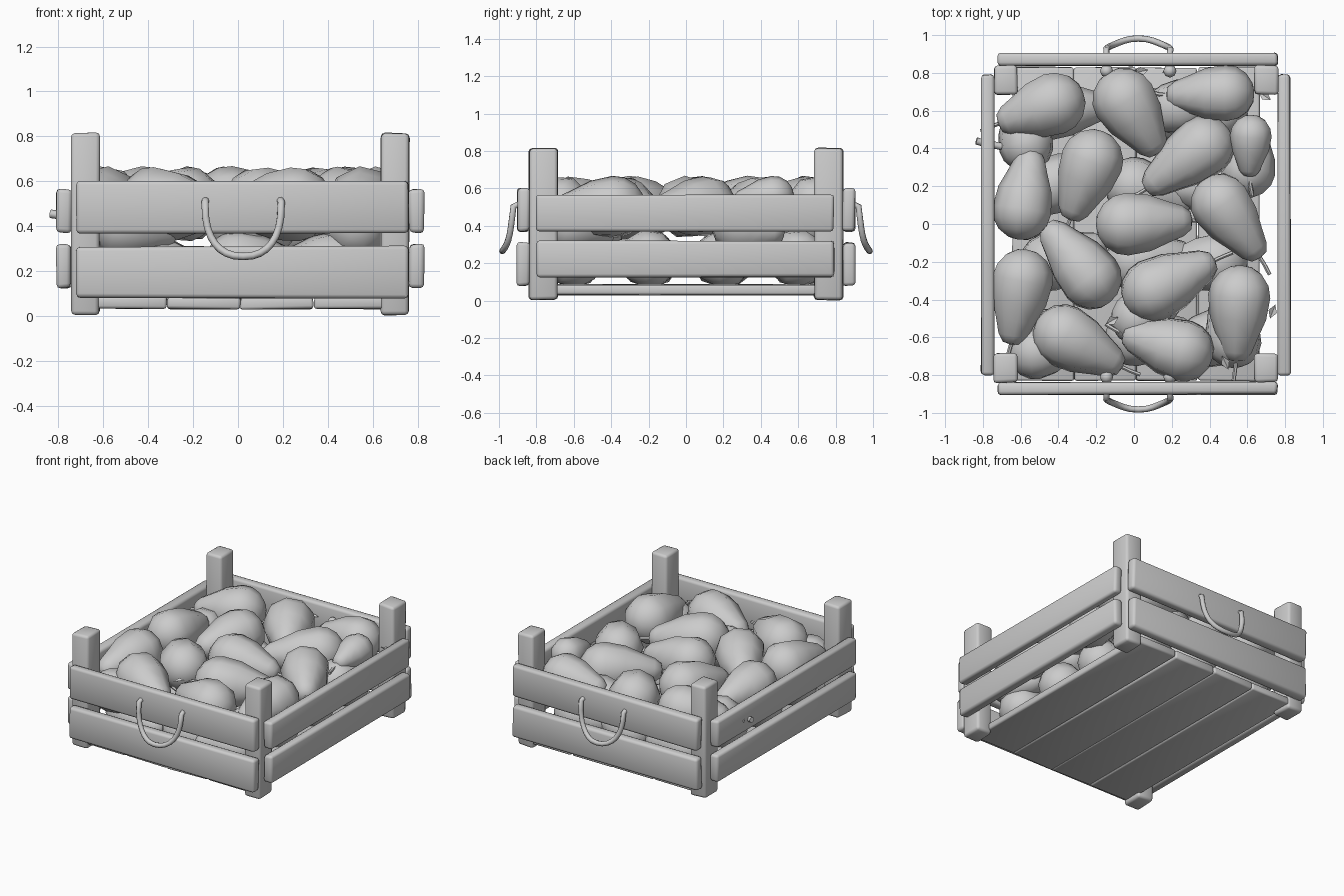
import bpy, bmesh, math, random
from mathutils import Vector

random.seed(4)
if "Cube" in bpy.data.objects:
    bpy.data.objects.remove(bpy.data.objects["Cube"])

grey = bpy.data.materials.new("light grey")
grey.use_nodes = True
grey.diffuse_color = (0.6, 0.6, 0.6, 1)
grey.node_tree.nodes["Principled BSDF"].inputs["Base Color"].default_value = (0.6, 0.6, 0.6, 1)
CX = 0.01  # crate centre in x


def finish(name, bm, angle=50):
    bmesh.ops.recalc_face_normals(bm, faces=bm.faces)
    mesh = bpy.data.meshes.new(name)
    bm.to_mesh(mesh)
    bm.free()
    obj = bpy.data.objects.new(name, mesh)
    bpy.context.collection.objects.link(obj)
    mesh.materials.append(grey)
    bpy.ops.object.select_all(action="DESELECT")
    obj.select_set(True)
    bpy.context.view_layer.objects.active = obj
    bpy.ops.object.shade_smooth_by_angle(angle=math.radians(angle))
    return obj


def board(name, lo, hi, bevel=0.018):
    """Softly rounded timber with slightly uneven corners."""
    bm = bmesh.new()
    bmesh.ops.create_cube(bm, size=1)
    lo, hi = Vector(lo), Vector(hi)
    for v in bm.verts:
        for i in range(3):
            v.co[i] = lo[i] + (hi[i] - lo[i]) * (v.co[i] + 0.5) + random.uniform(-0.004, 0.004)
    bmesh.ops.bevel(bm, geom=bm.edges[:], offset=bevel, segments=2, profile=0.5, affect="EDGES")
    return finish(name, bm)


def tube(name, points, radius, sides=8):
    """Rope or stem swept along a path."""
    bm = bmesh.new()
    pts = [Vector(p) for p in points]
    rings, side = [], None
    for i, p in enumerate(pts):
        d = (pts[min(i + 1, len(pts) - 1)] - pts[max(i - 1, 0)]).normalized()
        ref = side if side else d.orthogonal()
        side = (ref - d * ref.dot(d)).normalized()
        up = d.cross(side)
        rings.append([bm.verts.new(p + radius * (side * math.cos(a) + up * math.sin(a)))
                      for a in (math.tau * k / sides for k in range(sides))])
    for a, b in zip(rings, rings[1:]):
        for k in range(sides):
            n = (k + 1) % sides
            bm.faces.new((a[k], a[n], b[n], b[k]))
    bm.faces.new(rings[0])
    bm.faces.new(rings[-1])
    return finish(name, bm)


# Belly profile in radii behind the centre, neck profile in fractions of the way to the tip
BACK = [(-0.93, 0.35), (-0.72, 0.7), (-0.38, 0.94), (0, 1.02)]
NECK = [(0.34, 0.92), (0.62, 0.68), (0.85, 0.5), (0.97, 0.3)]


def pear(name, belly, tip, r, stem=True, sides=9):
    b, t = Vector(belly), Vector(tip)
    axis = t - b
    length, d = axis.length, axis.normalized()
    side = d.cross(Vector((0, 0, 1))).normalized()
    up = side.cross(d)
    twist = random.uniform(0, 1)
    profile = [(s * r, w * r) for s, w in BACK] + [(s * length, w * r) for s, w in NECK]
    bm = bmesh.new()
    rings = [[bm.verts.new(b + d * s + w * (side * math.cos(a) + up * math.sin(a)))
              for a in (math.tau * (k + twist) / sides for k in range(sides))] for s, w in profile]
    for p, q in zip(rings, rings[1:]):
        for k in range(sides):
            n = (k + 1) % sides
            bm.faces.new((p[k], p[n], q[n], q[k]))
    for ring, s in ((rings[0], -0.98 * r), (rings[-1], length)):
        pole = bm.verts.new(b + d * s)
        for k in range(sides):
            bm.faces.new((ring[k], ring[(k + 1) % sides], pole))
    finish(name, bm, 80)
    if stem:
        bend = side * random.uniform(-0.03, 0.03)
        tube(name + "_stem", [t - d * 0.02, t + d * 0.04 + bend * 0.3, t + d * 0.1 + bend], 0.011, 6)


def leaf(name, base, direction, size):
    """Small folded leaf."""
    b, d = Vector(base), Vector(direction).normalized()
    s = d.cross(Vector((0, 0, 1)))
    bm = bmesh.new()
    v = [bm.verts.new(b + size * p) for p in
         (Vector(), d * 0.5 + s * 0.3 + Vector((0, 0, 0.15)), d, d * 0.5 - s * 0.3 + Vector((0, 0, 0.15)))]
    bm.faces.new((v[0], v[1], v[2]))
    bm.faces.new((v[0], v[2], v[3]))
    finish(name, bm)


# Corner posts
for sx, xn in ((-1, "right"), (1, "left")):
    for sy, yn in ((-1, "front"), (1, "back")):
        x, y = CX + sx * 0.69, sy * 0.762
        board(f"{yn}_{xn}_post", (x - 0.062, y - 0.077, 0.005), (x + 0.062, y + 0.077, 0.815))

# Wall boards
for s, name in ((-1, "front"), (1, "back")):
    for level, (z0, z1) in (("lower", (0.08, 0.31)), ("upper", (0.37, 0.6))):
        y = s * 0.87
        board(f"{name}_{level}_board", (-0.72, y - 0.033, z0), (0.76, y + 0.033, z1))
for s, name in ((-1, "right"), (1, "left")):
    for level, (z0, z1) in (("lower", (0.125, 0.32)), ("upper", (0.37, 0.565))):
        x = CX + s * 0.785
        board(f"{name}_{level}_board", (x - 0.033, -0.8, z0), (x + 0.033, 0.79, z1))

# Floor boards
for i in range(4):
    x = -0.645 + i * 0.328
    board(f"floor_board_{i + 1}", (x, -0.83, 0.03), (x + 0.325, 0.83, 0.085), 0.012)

# Rope handles hanging outside, with knots inside the wall
for s, name in ((-1, "front"), (1, "back")):
    path = [(-0.145, s * 0.81, 0.51), (-0.145, s * 0.9, 0.513)]
    for k in range(17):
        a = math.pi * k / 16
        drop = math.sin(a) ** 0.8
        path.append((0.023 - 0.17 * math.copysign(abs(math.cos(a)) ** 0.85, math.cos(a)),
                     s * (0.922 + 0.03 * drop + 0.03 * drop ** 6), 0.505 - 0.24 * drop))
    path += [(0.19, s * 0.9, 0.513), (0.19, s * 0.81, 0.51)]
    tube(f"{name}_rope_handle", path, 0.017)
    for x in (-0.145, 0.19):
        bm = bmesh.new()
        bmesh.ops.create_uvsphere(bm, u_segments=8, v_segments=6, radius=0.035)
        bmesh.ops.translate(bm, verts=bm.verts, vec=(x, s * 0.81, 0.51))
        finish(f"{name}_knot", bm)

# Top layer of fruit: belly x, y, tip x, y, radius
TOP = [(-.42, .64, -.72, .53, .165), (-.05, .66, .13, .37, .17), (.49, .69, .17, .68, .15),
       (.62, .47, .61, .25, .11), (.37, .41, .06, .18, .165), (-.22, .34, -.34, .02, .165),
       (-.59, .07, -.54, .4, .158), (-.04, 0, .31, .02, .165), (.46, .11, .67, -.18, .16),
       (-.23, -.29, -.47, 0, .165), (-.59, -.29, -.65, -.64, .16), (.1, -.35, .43, -.19, .17),
       (.56, -.38, .54, -.73, .165), (-.37, -.59, -.06, -.76, .168), (.26, -.67, -.06, -.58, .165)]
for i, (bx, by, tx, ty, r) in enumerate(TOP):
    z = 0.665 - r
    pear(f"top_pear_{i + 1}", (bx, by, z), (tx, ty, z - 0.03), r)

# Half-hidden fruit filling the gaps
for i, (x, y, a) in enumerate([(-.52, -.68, 0.2), (.6, .28, 1.4), (-.57, .42, 1.8), (.02, -.5, 0.5),
                               (.25, .62, 3.3), (.53, -.62, 1.9)]):
    pear(f"middle_pear_{i + 1}", (x, y, 0.4),
         (x + 0.25 * math.cos(a), y + 0.25 * math.sin(a), 0.36), 0.145, False)

# Bottom layer, rows across the crate
for row in range(4):
    for col in range(3):
        x, y = -0.45 + col * 0.45, -0.6 + row * 0.4
        a = random.uniform(-0.4, 0.4) + (math.pi if col == 2 else 0)
        pear(f"bottom_pear_{row * 3 + col + 1}", (x, y, 0.225),
             (x + 0.32 * math.cos(a), y + 0.32 * math.sin(a), 0.2), 0.155, False)

# Loose leaves and a stem poking through the right wall
for i, (x, y, a) in enumerate([(-.15, -.53, .5), (.15, .8, .6), (.66, .7, -.6), (.5, -.77, 2.0),
                               (.72, -.5, 1.2), (0, .8, .2)]):
    leaf(f"leaf_{i + 1}", (x, y, 0.5), (math.cos(a), math.sin(a), 0.2), 0.08)
tube("poking_stem", [(-0.7, 0.41, 0.44), (-0.8, 0.43, 0.45), (-0.835, 0.44, 0.455)], 0.019)
